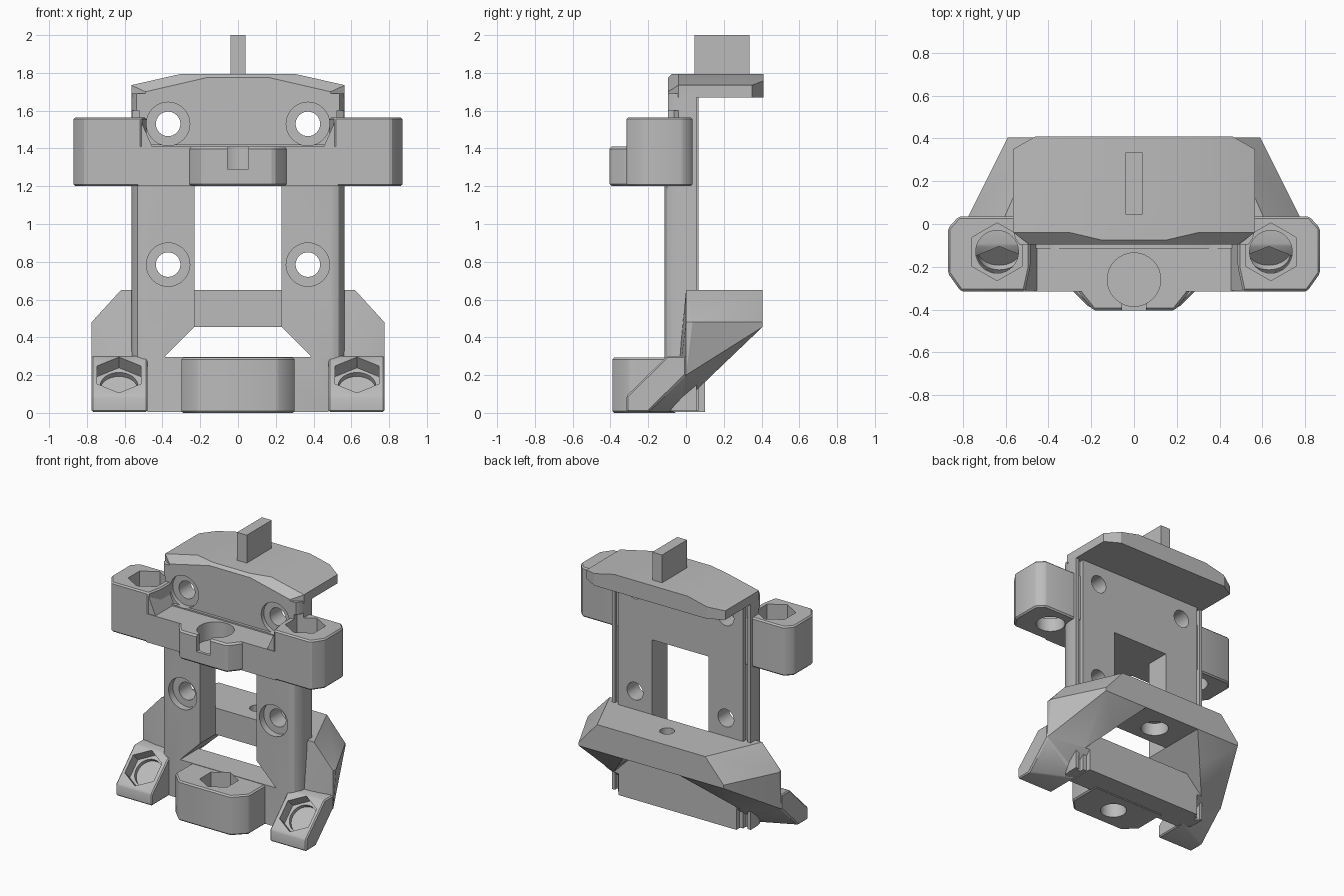
import bpy, bmesh
from math import radians, cos, sin, pi
from mathutils import Matrix, Vector

if "Cube" in bpy.data.objects:
    bpy.data.objects.remove(bpy.data.objects["Cube"])

grey = bpy.data.materials.new("plain_grey")
grey.use_nodes = True
colour = (0.5, 0.5, 0.5, 1)
grey.diffuse_color = colour
grey.node_tree.nodes["Principled BSDF"].inputs["Base Color"].default_value = colour


def finish(name, bm):
    bmesh.ops.recalc_face_normals(bm, faces=bm.faces)
    mesh = bpy.data.meshes.new(name)
    bm.to_mesh(mesh)
    bm.free()
    mesh.materials.append(grey)
    obj = bpy.data.objects.new(name, mesh)
    bpy.context.collection.objects.link(obj)
    return obj


def hull(name, points, bevel=0.0):
    """Convex solid around points, with optional chamfered edges."""
    bm = bmesh.new()
    for p in points:
        bm.verts.new(p)
    result = bmesh.ops.convex_hull(bm, input=bm.verts)
    spare = {v for v in result["geom_interior"] if isinstance(v, bmesh.types.BMVert)}
    bmesh.ops.delete(bm, geom=list(spare), context="VERTS")
    bmesh.ops.dissolve_limit(bm, angle_limit=radians(1), verts=bm.verts, edges=bm.edges)
    if bevel:
        bmesh.ops.bevel(bm, geom=bm.edges[:], offset=bevel, segments=1, affect="EDGES")
    return finish(name, bm)


def both(points):
    return [(s * x, y, z) for x, y, z in points for s in (1, -1)]


def plan(outline, z0, z1):
    return [(x, y, z) for x, y in outline for z in (z0, z1)]


def box(name, x, y, z):
    return hull(name, [(a, b, c) for a in x for b in y for c in z])


def rod(centre, axis, radius, length, sides=32):
    """Round or hexagonal cutter centred on a point."""
    bm = bmesh.new()
    bmesh.ops.create_cone(bm, cap_ends=True, segments=sides, radius1=radius,
                          radius2=radius, depth=length)
    turn = Vector((0, 0, 1)).rotation_difference(Vector(axis)).to_matrix().to_4x4()
    bm.transform(Matrix.Translation(centre) @ turn)
    return finish("cutter", bm)


def cut(obj, *cutters):
    bpy.context.view_layer.objects.active = obj
    for cutter in cutters:
        mod = obj.modifiers.new("cut", "BOOLEAN")
        mod.operation = "DIFFERENCE"
        mod.solver = "EXACT"
        mod.object = cutter
        bpy.ops.object.modifier_apply(modifier=mod.name)
        bpy.data.objects.remove(cutter)


def prism(name, outline, z0, z1):
    """Straight extrusion of any plan outline."""
    bm = bmesh.new()
    face = bm.faces.new([bm.verts.new((x, y, z0)) for x, y in outline])
    top = bmesh.ops.extrude_face_region(bm, geom=[face])["geom"]
    bmesh.ops.translate(bm, vec=(0, 0, z1 - z0),
                        verts=[v for v in top if isinstance(v, bmesh.types.BMVert)])
    return finish(name, bm)


# Back plate: rounded front corners, grooved edge and a stepped rear
half = [(0.5, -0.115)]
half += [(0.5 + 0.065 * sin(a), -0.115 + 0.1 * (1 - cos(a)))
         for a in (radians(30), radians(60), radians(90))]
half += [(0.565, 0.055), (0.54, 0.055), (0.54, 0.03), (0.51, 0.03), (0.51, 0.065)]
outline = half + [(-x, y) for x, y in reversed(half)]
plate = prism("back_plate", outline, 0.01, 1.69)
cut(plate, box("cutter", (-0.23, 0.23), (-1, 1), (0.4, 1.2)),
    hull("cutter", both([(x, y, z) for y in (-1, 1)
                         for x, z in ((0.23, 0.455), (0.39, 0.295))])),
    box("cutter", (-1, 1), (-1, -0.095), (1.42, 2)))
for x in (-0.37, 0.37):
    for z in (0.785, 1.53):
        cut(plate, rod((x, 0, z), (0, 1, 0), 0.065, 1),
            rod((x, -0.165, z), (0, 1, 0), 0.115, 0.2))

# Top cap and its upright fin
hull("top_cap", both([
    (0.3, -0.04, 1.795), (0.3, 0.41, 1.795), (0.15, -0.075, 1.795),
    (0.46, 0.41, 1.758), (0.46, 0.41, 1.67), (0.565, 0.35, 1.735),
    (0.565, 0.35, 1.67), (0.565, -0.04, 1.735), (0.565, -0.04, 1.67),
    (0.49, -0.095, 1.70), (0.49, -0.095, 1.67), (0.165, -0.095, 1.775)]))
box("top_fin", (-0.04, 0.04), (0.045, 0.335), (1.75, 2))

# Upper crossbar and centre boss with a round, slotted pocket
bar = box("upper_crossbar", (-0.53, 0.53), (-0.315, 0.03), (1.2, 1.41))
boss = hull("upper_boss", plan([(-0.27, -0.29), (-0.25, -0.33), (-0.19, -0.405),
                                (0.19, -0.405), (0.25, -0.33), (0.27, -0.29)],
                               1.2, 1.41), 0.012)
for part in (bar, boss):
    cut(part, rod((0, -0.26, 1.38), (0, 0, 1), 0.125, 0.2),
        box("cutter", (-0.055, 0.055), (-0.5, -0.3), (1.29, 1.5)))

# Side wings with hexagonal pockets over round through holes
for side, s in (("left", 1), ("right", -1)):
    wing = hull(side + "_wing", plan(
        [(s * x, y) for x, y in ((0.51, -0.315), (0.81, -0.315), (0.87, -0.23),
                                 (0.87, -0.02), (0.82, 0.035), (0.485, 0.035),
                                 (0.485, -0.2))], 1.2, 1.565), 0.01)
    hull(side + "_wing_fillet", [(s * x, y, z) for y in (-0.31, -0.05)
                                 for x, z in ((0.512, 1.54), (0.485, 1.46),
                                              (0.45, 1.4), (0.512, 1.4))])
    for part in (wing, plate, bar):
        cut(part, rod((s * 0.64, -0.13, 1.45), (0, 0, 1), 0.135, 0.3, 6),
            rod((s * 0.64, -0.13, 1.4), (0, 0, 1), 0.1, 0.6))

# Rear base block with tapering cheeks, hollowed between them
base = hull("base_block", both([
    (0.62, 0, 0.65), (0.44, 0.405, 0.65), (0.775, 0, 0.48), (0.775, 0.035, 0.48),
    (0.775, 0, 0.2), (0.59, 0.405, 0.48), (0.59, 0.405, 0.455), (0.48, -0.06, 0.01)]))
cut(base,
    hull("cutter", both([(x, y, z) for y in (-1, 1)
                         for x, z in ((0.23, 0.455), (0.39, 0.295))])),
    hull("cutter", both([(x, y, z) for y in (0.1, 1)
                         for x, z in ((0.23, 0.455), (0.7, -0.02))])),
    box("cutter", (-0.23, 0.23), (-1, 0.065), (0.4, 1)),
    rod((0, 0.22, 0.6), (0, 0, 1), 0.05, 1),
    rod((0, 0.22, 0.45), (0, 0, 1), 0.095, 0.2))

# Lower crossbar and its boss with a hexagonal pocket
lower = box("lower_crossbar", (-0.48, 0.48), (-0.11, 0.1), (0.005, 0.29))
lower_boss = hull("lower_boss", plan([(-0.3, -0.05), (-0.3, -0.3), (-0.21, -0.39),
                                      (0.21, -0.39), (0.3, -0.3), (0.3, -0.05)],
                                     0, 0.292), 0.01)
for part in (lower, lower_boss, plate):
    cut(part, rod((0, -0.22, 0.27), (0, 0, 1), 0.13, 0.2, 6),
        rod((0, -0.22, 0.1), (0, 0, 1), 0.09, 0.6))

# Slanted feet with hexagonal pockets
for side, s in (("left", 1), ("right", -1)):
    front = [(-0.1, 0.3), (-0.315, 0.09), (-0.315, 0.005)]
    outer = front + [(-0.2, 0.005), (0, 0.2), (0, 0.3)]
    inner = front + [(-0.06, 0.005), (0.05, 0.12), (0.05, 0.3)]
    foot = hull(side + "_foot", [(s * 0.775, y, z) for y, z in outer]
                + [(s * 0.48, y, z) for y, z in inner], 0.008)
    tilt = Vector((0, -1, 1)).normalized()
    face = Vector((s * 0.63, -0.2, 0.2))
    for part in (foot, plate, base):
        cut(part, rod(face, tilt, 0.135, 0.16, 6), rod(face, tilt, 0.1, 0.22))

# Keep edges crisp while rounding the bores
for obj in bpy.context.scene.objects:
    obj.select_set(obj.type == "MESH")
bpy.context.view_layer.objects.active = plate
bpy.ops.object.shade_smooth_by_angle(angle=radians(25))
